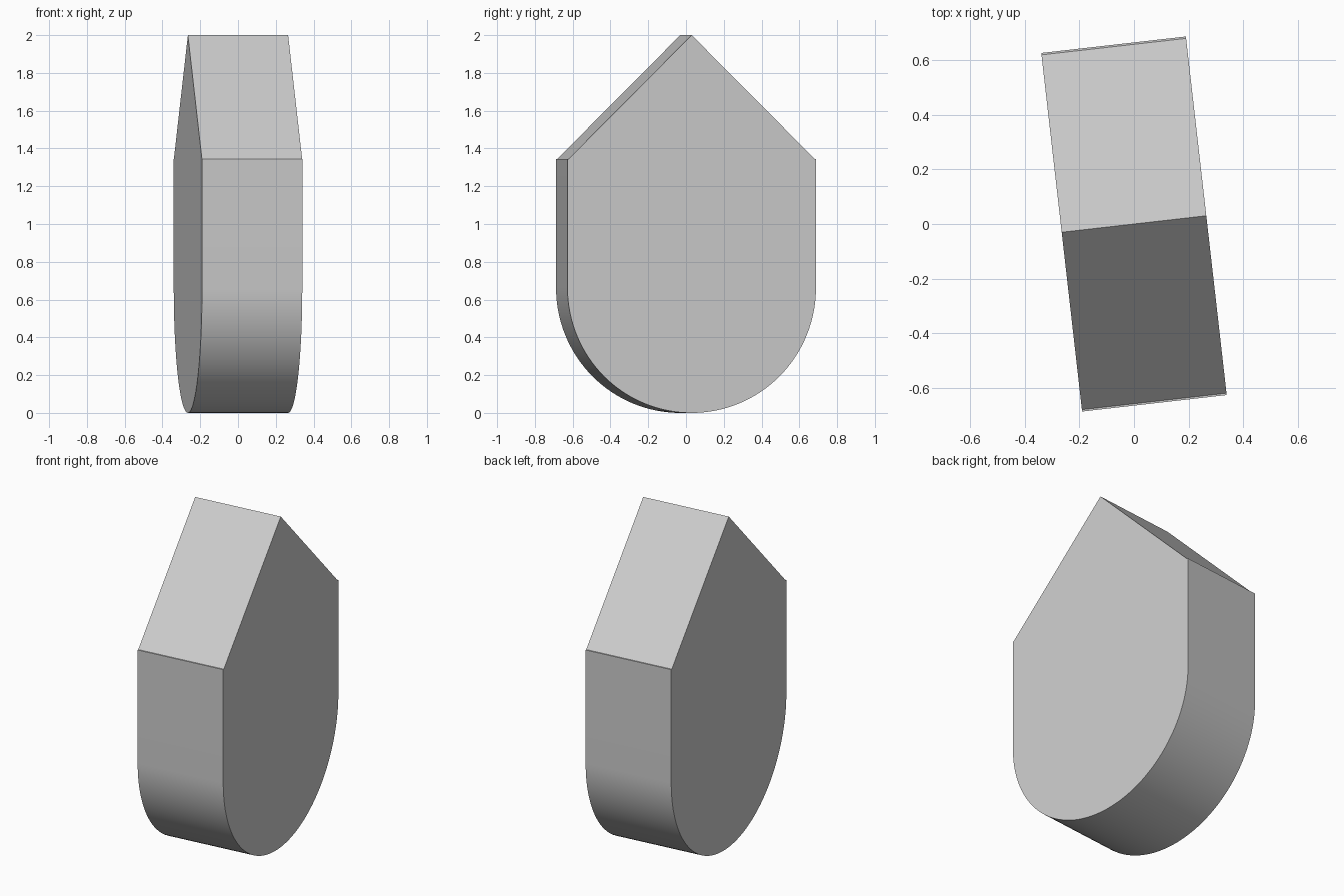
import bpy
import bmesh
from math import cos, sin, pi, radians

cube = bpy.data.objects.get("Cube")
if cube:
    bpy.data.objects.remove(cube, do_unlink=True)

RADIUS = 0.662      # rounded base and half the width
THICKNESS = 0.534
SHOULDER = 1.345    # height where the gable begins
TOP = 2.0
EAVE = TOP - SHOULDER  # 45 degree gable, leaving a tiny ledge
STEPS = 64

grey = bpy.data.materials.new("light_grey")
grey.use_nodes = True
colour = (0.6, 0.6, 0.6, 1)
grey.diffuse_color = colour
grey.node_tree.nodes["Principled BSDF"].inputs["Base Color"].default_value = colour

# Outline in y, z: half-round base, straight sides, ledges, pointed top
outline = [(-RADIUS * cos(pi * i / STEPS), RADIUS - RADIUS * sin(pi * i / STEPS))
           for i in range(STEPS + 1)]
outline += [(RADIUS, SHOULDER), (EAVE, SHOULDER), (0, TOP),
            (-EAVE, SHOULDER), (-RADIUS, SHOULDER)]

# Extrude the outline through the thickness
bm = bmesh.new()
face = bm.faces.new([bm.verts.new((-THICKNESS / 2, y, z)) for y, z in outline])
extruded = bmesh.ops.extrude_face_region(bm, geom=[face], use_keep_orig=True)
bmesh.ops.translate(bm, vec=(THICKNESS, 0, 0),
                    verts=[v for v in extruded["geom"] if isinstance(v, bmesh.types.BMVert)])
bmesh.ops.recalc_face_normals(bm, faces=bm.faces)
mesh = bpy.data.meshes.new("pointed_block")
bm.to_mesh(mesh)
bm.free()

block = bpy.data.objects.new("pointed_block", mesh)
bpy.context.collection.objects.link(block)
mesh.materials.append(grey)
block.rotation_euler.z = radians(6.5)

# Smooth round base with crisp edges
bpy.ops.object.select_all(action="DESELECT")
block.select_set(True)
bpy.context.view_layer.objects.active = block
bpy.ops.object.shade_smooth_by_angle(angle=radians(30))
